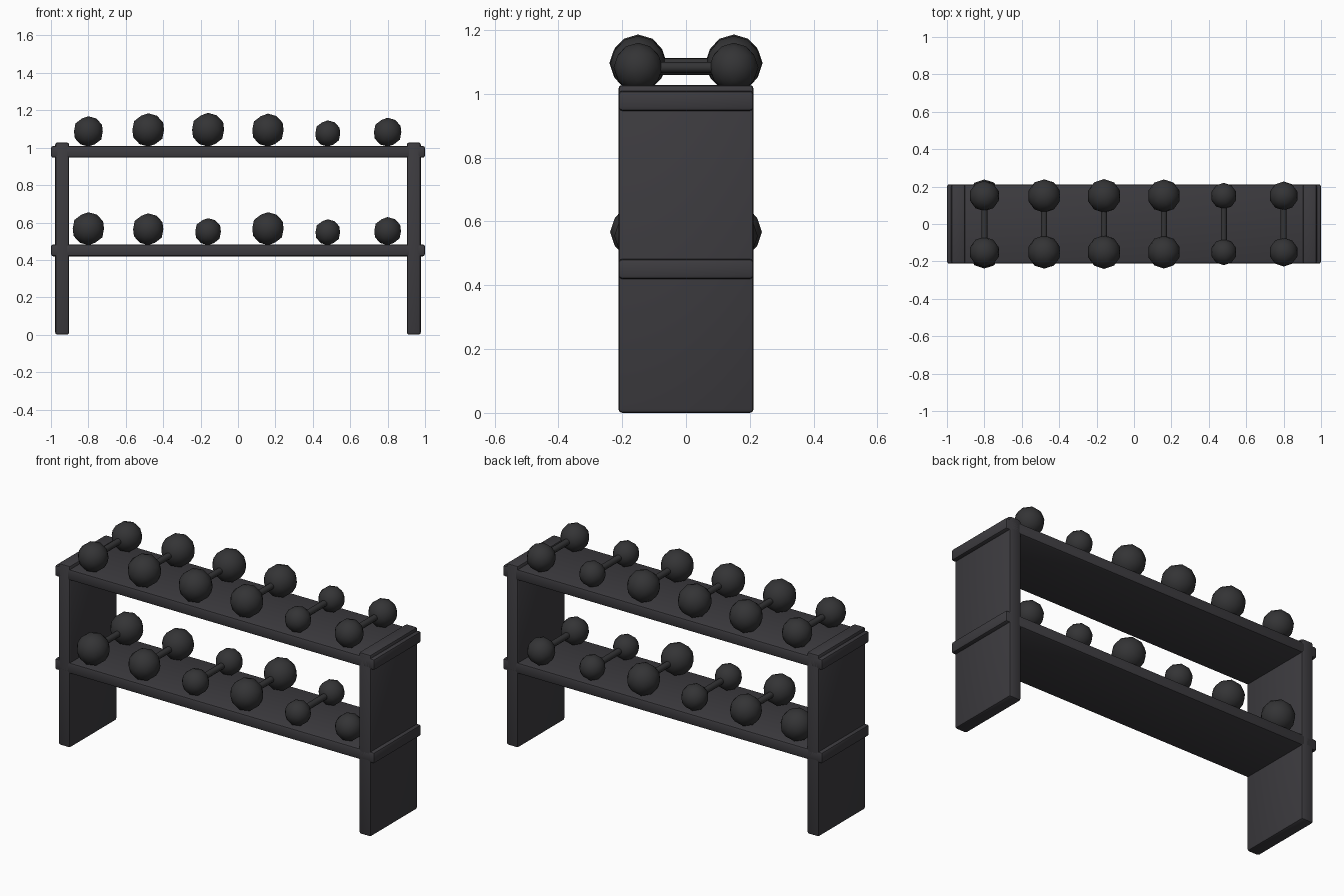
import bpy
import math

if "Cube" in bpy.data.objects:
    bpy.data.objects.remove(bpy.data.objects["Cube"])


def material(name, color):
    mat = bpy.data.materials.new(name)
    mat.diffuse_color = (*color, 1)
    mat.use_nodes = True
    mat.node_tree.nodes["Principled BSDF"].inputs["Base Color"].default_value = mat.diffuse_color
    return mat


FRAME = material("dark_frame", (0.046, 0.044, 0.050))
WEIGHT = material("black_weight", (0.034, 0.034, 0.036))


def finish(name, mat, angle):
    """Name, colour and shade the part just made."""
    ob = bpy.context.object
    ob.name = name
    ob.data.materials.append(mat)
    bpy.ops.object.shade_smooth_by_angle(angle=math.radians(angle))
    return ob


def box(name, center, size, bevel=0.012):
    """Box with softly rounded edges."""
    bpy.ops.mesh.primitive_cube_add(size=1, location=center)
    ob = bpy.context.object
    ob.scale = size
    bpy.ops.object.transform_apply(location=False, rotation=False, scale=True)
    mod = ob.modifiers.new("soft_edges", 'BEVEL')
    mod.width = bevel
    mod.segments = 2
    bpy.ops.object.modifier_apply(modifier=mod.name)
    return finish(name, FRAME, 30)


def dumbbell(name, x, rest_z, r):
    """Two ball weights joined by a thin handle along y."""
    z = rest_z + r
    for side, label in ((-1, "front"), (1, "back")):
        bpy.ops.mesh.primitive_ico_sphere_add(
            subdivisions=2, radius=r, location=(x, side * 0.15, z))
        finish(f"{name}_{label}_weight", WEIGHT, 40)
    bpy.ops.mesh.primitive_cylinder_add(
        vertices=10, radius=0.017, depth=0.3, location=(x, 0, z),
        rotation=(math.pi / 2, 0, 0))
    finish(f"{name}_handle", WEIGHT, 40)


# Side uprights
for side, label in ((-1, "left"), (1, "right")):
    box(f"{label}_upright", (side * 0.94, 0, 0.514), (0.075, 0.424, 1.028))

# Shelves with their rows of dumbbells (ball radii from left to right)
rows = {
    "upper": (0.978, (0.081, 0.089, 0.090, 0.088, 0.070, 0.077)),
    "lower": (0.451, (0.088, 0.085, 0.072, 0.088, 0.069, 0.075)),
}
for row, (z, radii) in rows.items():
    box(f"{row}_shelf", (0, 0, z), (2.0, 0.424, 0.063))
    for i, r in enumerate(radii):
        dumbbell(f"{row}_dumbbell_{i + 1}", -0.8 + 0.32 * i, z + 0.028, r)
